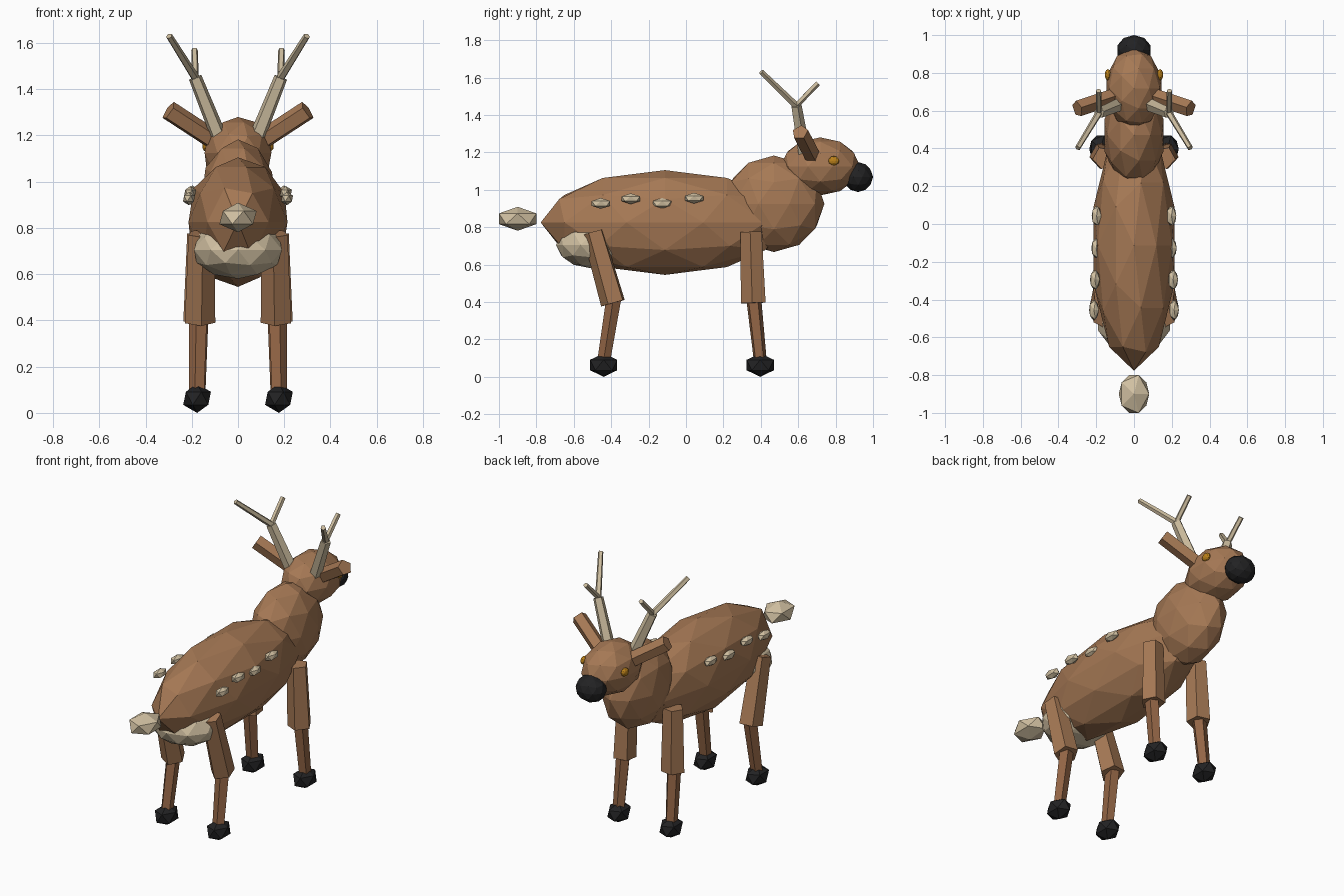
import bpy, bmesh
from mathutils import Vector, Matrix

cube = bpy.data.objects.get("Cube")
if cube:
    bpy.data.objects.remove(cube, do_unlink=True)


def material(name, color):
    mat = bpy.data.materials.new(name)
    mat.use_nodes = True
    mat.diffuse_color = (*color, 1)
    mat.node_tree.nodes["Principled BSDF"].inputs["Base Color"].default_value = (*color, 1)
    return mat


coat = material("warm brown coat", (0.38, 0.19, 0.09))
shin = material("dark brown shin", (0.29, 0.13, 0.06))
cream = material("cream fur", (0.64, 0.53, 0.36))
bone = material("antler bone", (0.60, 0.50, 0.34))
black = material("hoof black", (0.016, 0.016, 0.017))
amber = material("amber eye", (0.50, 0.22, 0.01))


def add_object(name, bm, mat):
    mesh = bpy.data.meshes.new(name)
    bm.to_mesh(mesh)
    bm.free()
    mesh.materials.append(mat)
    obj = bpy.data.objects.new(name, mesh)
    bpy.context.collection.objects.link(obj)
    return obj


def blob(name, center, radii, mat, detail=2):
    """Faceted ellipsoid."""
    bm = bmesh.new()
    bmesh.ops.create_icosphere(bm, subdivisions=detail, radius=1,
                               matrix=Matrix.LocRotScale(Vector(center), None, Vector(radii)))
    return add_object(name, bm, mat)


def stick(name, start, end, r_start, r_end, mat, sides=5):
    """Faceted tapered rod between two points."""
    a, b = Vector(start), Vector(end)
    turn = Vector((0, 0, 1)).rotation_difference(b - a)
    bm = bmesh.new()
    bmesh.ops.create_cone(bm, cap_ends=True, segments=sides, radius1=r_start, radius2=r_end,
                          depth=(b - a).length,
                          matrix=Matrix.LocRotScale((a + b) / 2, turn, None))
    return add_object(name, bm, mat)


# Torso, neck, head and muzzle
blob("body", (0, -0.113, 0.825), (0.225, 0.664, 0.28), coat)
blob("neck", (0, 0.47, 0.925), (0.165, 0.27, 0.258), coat)
blob("head", (0, 0.718, 1.125), (0.152, 0.213, 0.155), coat)
blob("nose", (0, 0.92, 1.068), (0.093, 0.08, 0.08), black)

# Tail and pale rump
blob("tail", (0, -0.9, 0.845), (0.09, 0.118, 0.064), cream, 1)
blob("rump_patch", (0, -0.505, 0.705), (0.2, 0.19, 0.125), cream)

# Flank spots as (x, y, z)
SPOTS = [(0.212, -0.455, 0.927), (0.207, -0.295, 0.952),
         (0.200, -0.128, 0.927), (0.198, 0.043, 0.955)]

for side, s in (("left", 1), ("right", -1)):
    # Legs: hip, knee and hoof positions along y
    for end, hip, knee, hoof in (("front", 0.35, 0.362, 0.397), ("hind", -0.495, -0.387, -0.44)):
        label = f"{end}_{side}"
        stick(f"{label}_upper_leg", (s * 0.16, hip, 0.775), (s * 0.167, knee, 0.395),
              0.06, 0.07, coat)
        stick(f"{label}_lower_leg", (s * 0.17, knee, 0.41), (s * 0.177, hoof, 0.08),
              0.042, 0.036, shin)
        blob(f"{label}_hoof", (s * 0.177, hoof, 0.063), (0.067, 0.085, 0.063), black, 1)

    # Ears and eyes
    stick(f"{side}_ear", (s * 0.09, 0.68, 1.17), (s * 0.30, 0.61, 1.307), 0.045, 0.045, coat)
    blob(f"{side}_eye", (s * 0.138, 0.79, 1.155), (0.017, 0.03, 0.025), amber)

    # Antlers: beam with a rear and a front tine
    fork = (s * 0.185, 0.588, 1.45)
    stick(f"{side}_antler_beam", (s * 0.085, 0.63, 1.2), fork, 0.036, 0.03, bone)
    stick(f"{side}_antler_rear_tine", fork, (s * 0.298, 0.402, 1.63), 0.019, 0.015, bone)
    stick(f"{side}_antler_front_tine", fork, (s * 0.188, 0.705, 1.57), 0.016, 0.015, bone)

    for i, (x, y, z) in enumerate(SPOTS, 1):
        blob(f"{side}_spot_{i}", (s * x, y, z), (0.029, 0.058, 0.029), cream, 1)
